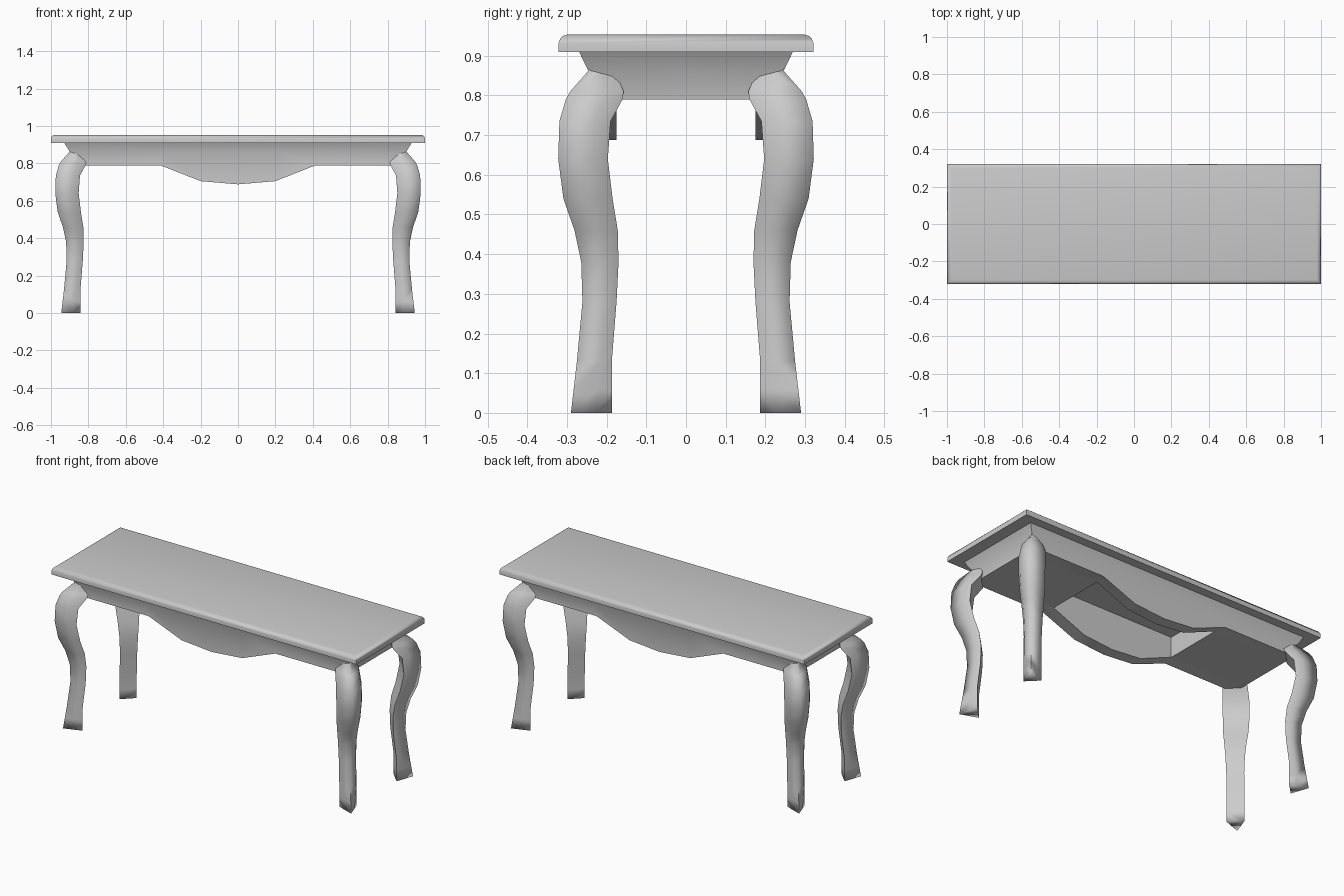
import bpy, bmesh, math

if "Cube" in bpy.data.objects:
    bpy.data.objects.remove(bpy.data.objects["Cube"])


def loft(name, rings, caps=True, wrap=False, angle=40):
    """Skin a stack of equal-length closed rings."""
    bm = bmesh.new()
    loops = [[bm.verts.new(p) for p in ring] for ring in rings]
    n = len(loops[0])
    pairs = list(zip(loops, loops[1:]))
    if wrap:
        pairs.append((loops[-1], loops[0]))
    for a, b in pairs:
        for k in range(n):
            j = (k + 1) % n
            bm.faces.new((a[k], a[j], b[j], b[k]))
    if caps:
        bm.faces.new(loops[0])
        bm.faces.new(loops[-1])
    bmesh.ops.recalc_face_normals(bm, faces=bm.faces)
    me = bpy.data.meshes.new(name)
    bm.to_mesh(me)
    bm.free()
    me.shade_smooth()
    me.set_sharp_from_angle(angle=math.radians(angle))
    ob = bpy.data.objects.new(name, me)
    bpy.context.collection.objects.link(ob)
    return ob


def mirror(ob, y):
    mod = ob.modifiers.new("mirror", 'MIRROR')
    mod.use_axis = (True, y, False)
    mod.use_mirror_merge = False


# Table top with a rounded upper edge
edge = [(0.0, 0.91), (0.0, 0.932), (0.004, 0.943), (0.011, 0.95), (0.022, 0.953)]
loft("table_top", [[(sx * (1 - d), sy * (0.321 - d), z)
                    for sx, sy in ((-1, -1), (1, -1), (1, 1), (-1, 1))]
                   for d, z in edge], angle=60)

# Apron: flared ring under the top, with a thick hanging belly front and back
belly = [(-1, 0.79), (-0.47, 0.79), (-0.225, 0.705), (0, 0.688),
         (0.225, 0.705), (0.47, 0.79)]
columns = [(t, -1, z) for t, z in belly]
columns += [(1, t, 0.79) for t in (-1, 0)]
columns += [(-t, 1, z) for t, z in belly]
columns += [(-1, -t, 0.79) for t in (-1, 0)]
# Drop the doubled corners where the four sides meet
columns = [c for k, c in enumerate(columns) if c not in columns[:k]]
rows = [(0.93, 0.27, 0.911), (0.898, 0.245, 0.86), (0.885, 0.245, None),
        (0.845, 0.175, None), (0.845, 0.175, 0.911)]
loft("apron", [[(u * hx, v * hy, z if z else low) for u, v, low in columns]
               for hx, hy, z in rows], caps=False, wrap=True, angle=60)

# Closed undersides at both ends, leaving a recess behind the belly
block = loft("end_block", [[(x, y, z) for x, y in
                            ((0.40, -0.175), (0.845, -0.175), (0.845, 0.175), (0.40, 0.175))]
                           for z in (0.79, 0.911)])
mirror(block, False)

# Cabriole leg: height, outer corner, inner extent, half width, side bulge
SHIFT = 0.655
stations = [
    (0.0, 0.29, 0.187, 0.047, 0.62), (0.06, 0.283, 0.187, 0.047, 0.70),
    (0.13, 0.275, 0.187, 0.047, 0.80), (0.28, 0.261, 0.175, 0.047, 0.85),
    (0.38, 0.264, 0.170, 0.051, 0.85), (0.46, 0.281, 0.172, 0.058, 0.85),
    (0.54, 0.309, 0.185, 0.066, 0.85), (0.64, 0.322, 0.197, 0.070, 0.85),
    (0.735, 0.319, 0.190, 0.070, 0.85), (0.79, 0.303, 0.160, 0.066, 0.85),
    (0.81, 0.292, 0.157, 0.062, 0.85), (0.862, 0.246, 0.180, 0.034, 0.62),
    (0.905, 0.262, 0.200, 0.030, 0.62)]
rings = []
for z, outer, inner, w, bulge in stations:
    d = w / math.sqrt(2)
    c = inner + d
    m, b = c + 0.4 * (outer - c), d * bulge
    section = [(c - d, c + d), (m - b, m + b), (outer, outer),
               (m + b, m - b), (c + d, c - d)]
    rings.append([(p + SHIFT, q, z) for p, q in section])
mirror(loft("legs", rings, angle=100), True)
